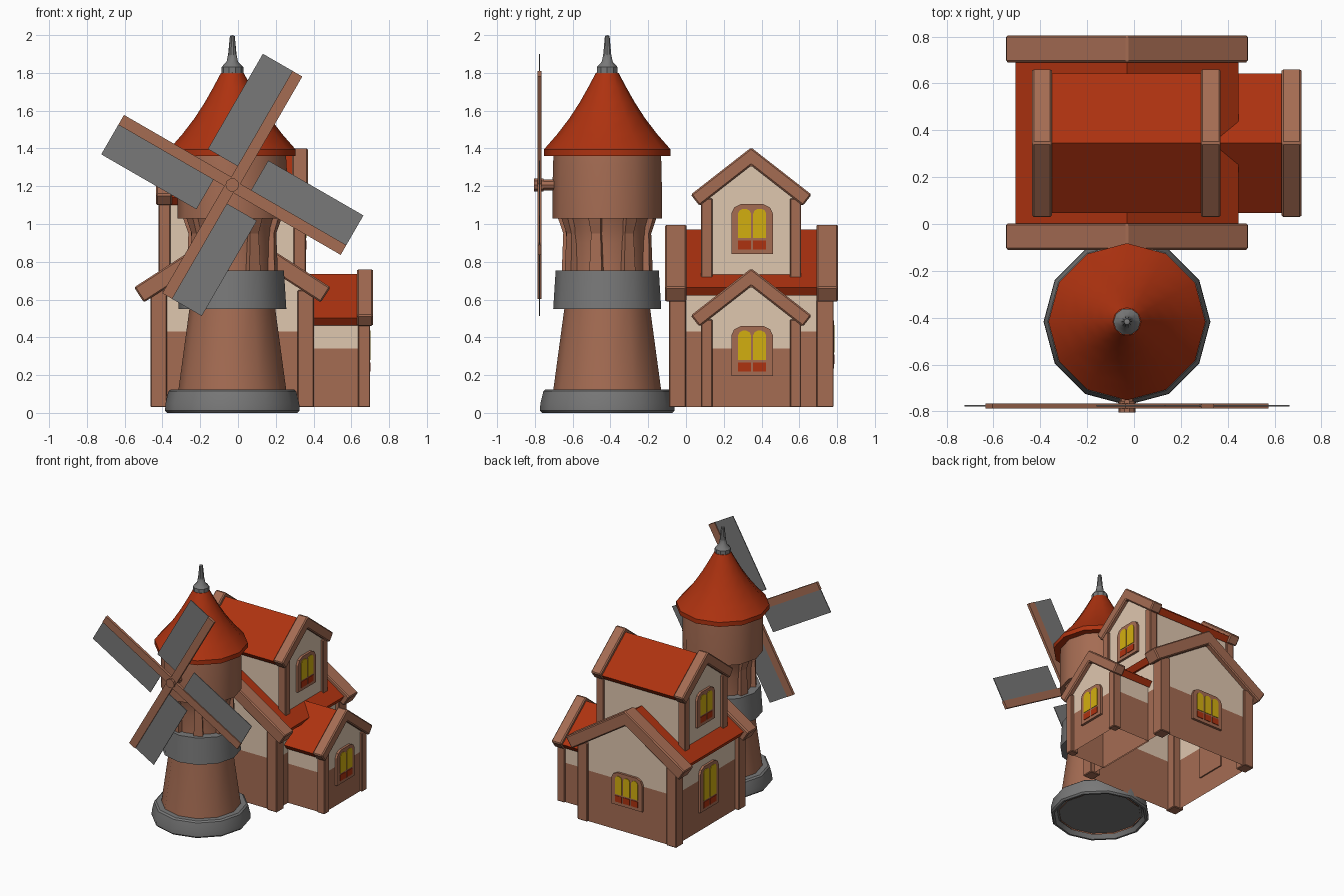
import bpy, bmesh, math
from mathutils import Vector

if "Cube" in bpy.data.objects:
    bpy.data.objects.remove(bpy.data.objects["Cube"])


def material(name, rgb):
    m = bpy.data.materials.new(name)
    m.diffuse_color = (*rgb, 1)
    m.use_nodes = True
    m.node_tree.nodes["Principled BSDF"].inputs["Base Color"].default_value = m.diffuse_color
    return m


BROWN = material("brown_wood", (0.376, 0.15, 0.086))
RED = material("red_tile", (0.42, 0.032, 0.005))
GREY = material("grey_stone", (0.19, 0.19, 0.19))
CREAM = material("cream_plaster", (0.74, 0.57, 0.43))
YELLOW = material("yellow_glass", (0.65, 0.43, 0.005))

CX = -0.03      # shared centre line of tower and main house
HY = 0.345      # centre line of the cross-gabled parts
TY = -0.417     # tower centre in y


def finish(name, bm, mats, smooth=False, bevel=0):
    me = bpy.data.meshes.new(name)
    bm.to_mesh(me)
    bm.free()
    for m in mats:
        me.materials.append(m)
    ob = bpy.data.objects.new(name, me)
    bpy.context.collection.objects.link(ob)
    if bevel:
        b = ob.modifiers.new("bevel", 'BEVEL')
        b.width, b.segments = bevel, 1
    if smooth:
        bpy.context.view_layer.objects.active = ob
        ob.select_set(True)
        bpy.ops.object.shade_smooth_by_angle(angle=math.radians(35))
        ob.select_set(False)
    return ob


def add_prism(bm, pts, axis, lo, hi, mat=0):
    """Extrude a 2D outline (a, z) along x or y."""
    def co(a, z, t):
        return (t, a, z) if axis == 'x' else (a, t, z)
    r0 = [bm.verts.new(co(a, z, lo)) for a, z in pts]
    r1 = [bm.verts.new(co(a, z, hi)) for a, z in pts]
    n = len(pts)
    faces = [bm.faces.new(r0), bm.faces.new(r1[::-1])]
    faces += [bm.faces.new((r0[i], r1[i], r1[(i + 1) % n], r0[(i + 1) % n])) for i in range(n)]
    for f in faces:
        f.material_index = mat
    bmesh.ops.recalc_face_normals(bm, faces=faces)


def prisms(name, items, mats, **kw):
    bm = bmesh.new()
    for it in items:
        add_prism(bm, *it)
    return finish(name, bm, mats, **kw)


def lathe(name, profile, segs, mat):
    """Spin (radius, z) points round the tower axis."""
    bm = bmesh.new()
    rings = []
    for r, z in profile:
        if r == 0:
            rings.append([bm.verts.new((CX, TY, z))] * segs)
        else:
            rings.append([bm.verts.new((CX + r * math.cos(a), TY + r * math.sin(a), z))
                          for a in (math.tau * i / segs for i in range(segs))])
    for p, q in zip(rings, rings[1:]):
        for i in range(segs):
            j = (i + 1) % segs
            bm.faces.new(list(dict.fromkeys((p[i], p[j], q[j], q[i]))))
    bmesh.ops.recalc_face_normals(bm, faces=bm.faces)
    return finish(name, bm, [mat], smooth=True)


def rect(a0, a1, z0, z1):
    return [(a0, z0), (a1, z0), (a1, z1), (a0, z1)]


def chevron(c, half, apex, slope, t):
    """Inverted V with ends cut square to the slope."""
    th = math.atan(slope)
    z = apex - slope * half
    lx, lz = half - t * math.sin(th), z - t * math.cos(th)
    return [(c - half, z), (c, apex), (c + half, z),
            (c + lx, lz), (c, apex - t / math.cos(th)), (c - lx, lz)]


def gabled_part(name, axis, c, wall, roof, barge, posts, barge_spans, post_spans, slope, split):
    """Walls, roof slab, barge boards and corner posts of one gabled block."""
    half, base, apex, lo, hi = wall
    eave = apex - slope * half
    bm = bmesh.new()
    add_prism(bm, [(c - half, base), (c + half, base), (c + half, eave), (c, apex), (c - half, eave)],
              axis, lo, hi)
    bmesh.ops.bisect_plane(bm, geom=bm.verts[:] + bm.edges[:] + bm.faces[:],
                           plane_co=(0, 0, split), plane_no=(0, 0, 1))
    bm.normal_update()
    bmesh.ops.delete(bm, geom=[f for f in bm.faces if f.normal.z < -0.9], context='FACES')
    for f in bm.faces:
        f.material_index = 1 if f.calc_center_median().z < split else 0
    finish(name + "_walls", bm, [CREAM, BROWN])

    rhalf, rapex, rlo, rhi = roof
    prisms(name + "_roof", [(chevron(c, rhalf, rapex, slope, 0.05), axis, rlo, rhi)], [RED])
    bhalf, bapex, bt = barge
    prisms(name + "_barge_boards", [(chevron(c, bhalf, bapex, slope, bt), axis, a, b)
                                    for a, b in barge_spans], [BROWN], bevel=0.008)
    p0, p1, top = posts
    prisms(name + "_corner_posts",
           [(rect(*sorted((c + s * p0, c + s * p1)), base, top), axis, a, b)
            for a, b in post_spans for s in (-1, 1)], [BROWN], bevel=0.005)


def window(name, axis, wall, out, c, z0, z1, width, panes):
    """Arched frame with yellow panes above short red ones, set on a wall."""
    def arch(a0, a1, b, t, cut):
        return [(a0, b), (a1, b), (a1, t - cut), (a1 - cut * .3, t - cut * .35), (a1 - cut, t),
                (a0 + cut, t), (a0 + cut * .3, t - cut * .35), (a0, t - cut)]

    def span(d0, d1):
        return sorted((wall + out * d0, wall + out * d1))
    w = width / 2
    items = [(arch(c - w, c + w, z0, z1, 0.05), axis, *span(-0.01, 0.018), 0)]
    inner = width - 0.06
    pw = inner / panes
    for i in range(panes):
        a0 = c - inner / 2 + i * pw + 0.006
        a1 = a0 + pw - 0.012
        items.append((arch(a0, a1, z0 + 0.085, z1 - 0.025, 0.024), axis, *span(0.016, 0.022), 1))
        items.append((rect(a0, a1, z0 + 0.025, z0 + 0.073), axis, *span(0.016, 0.022), 2))
    prisms(name, items, [BROWN, YELLOW, RED])


# Tower
lathe("tower_base", [(0, .03), (.31, .03), (.33, 0), (.345, 0), (.356, .012), (.354, .05),
                     (.338, .115), (.325, .125), (.26, .125)], 12, GREY)
lathe("tower_body", [(.297, .02), (.285, .125), (.226, .56), (.212, .76), (.213, .9),
                     (.222, .98), (.24, 1.035)], 12, BROWN)
lathe("tower_band", [(.21, .55), (.286, .55), (.273, .755), (.2, .755)], 12, GREY)
lathe("tower_drum", [(.2, 1.03), (.29, 1.03), (.288, 1.31), (.283, 1.37)], 12, BROWN)
lathe("tower_roof", [(0, 1.36), (.335, 1.36), (.335, 1.395), (.265, 1.475), (.2, 1.56),
                     (.145, 1.645), (.1, 1.725), (.06, 1.80), (0, 1.81)], 12, RED)
lathe("tower_finial", [(0, 1.79), (.05, 1.79), (.058, 1.80), (.058, 1.83), (.03, 1.86),
                       (.022, 1.90), (.013, 1.995), (0, 2.0)], 10, GREY)

# Tower posts between band and drum
bm = bmesh.new()
for k in range(8):
    ang = math.radians(-15 + 45 * k)
    u = Vector((math.cos(ang), math.sin(ang), 0))
    v = Vector((-u.y, u.x, 0))
    o = Vector((CX, TY, 0))
    rings = [[bm.verts.new(o + u * r + v * s * w + Vector((0, 0, z)))
              for r, s in ((.19, -1), (ro, -1), (ro, 1), (.19, 1))]
             for z, ro, w in ((.75, .24, .034), (.95, .234, .026), (1.035, .262, .034))]
    for p, q in zip(rings, rings[1:]):
        for i in range(4):
            bm.faces.new((p[i], p[(i + 1) % 4], q[(i + 1) % 4], q[i]))
bmesh.ops.recalc_face_normals(bm, faces=bm.faces)
finish("tower_posts", bm, [BROWN])

# Sails and hub
HZ = 1.207


def turned(pts, deg):
    a = math.radians(deg)
    return [(CX + x * math.cos(a) - y * math.sin(a), HZ + x * math.sin(a) + y * math.cos(a)) for x, y in pts]


angles = [60, 150, 240, 330]
prisms("sail_arms", [(turned(rect(0, .682, -.034, .026), d), 'y', -.787, -.766) for d in angles], [BROWN])
prisms("sail_panels", [(turned(rect(.10, .682, .02, .207), d), 'y', -.779, -.773) for d in angles], [GREY])


def disc(r):
    return turned([(r * math.cos(math.tau * i / 10), r * math.sin(math.tau * i / 10)) for i in range(10)], 0)


prisms("sail_hub", [(disc(.036), 'y', -.805, -.755), (disc(.03), 'y', -.76, -.68)], [BROWN])

# House blocks
gabled_part("main_house", 'y', CX, (.40, .03, .94, -.07, .765), (.475, .97, -.06, .75),
            (.52, 1.0, .095), (.345, .432, .65), [(-.11, .003), (.69, .805)],
            [(-.09, 0), (.69, .782)], .645, .43)
gabled_part("upper_house", 'x', HY, (.25, .70, 1.345, -.40, .34), (.297, 1.372, -.39, .33),
            (.32, 1.405, .075), (.205, .265, 1.135), [(-.435, -.35), (.285, .37)],
            [(-.42, -.358), (.295, .36)], .78, .70)
gabled_part("side_wing", 'x', HY, (.25, .03, .705, .36, .68), (.297, .735, .34, .68),
            (.32, .765, .075), (.205, .265, .495), [(.63, .715)],
            [(.635, .70)], .78, .34)

# Windows
window("wing_window", 'x', .68, 1, HY + .005, .195, .46, .22, 2)
window("upper_right_window", 'x', .34, 1, HY + .005, .84, 1.105, .22, 2)
window("upper_left_window", 'x', -.40, -1, HY, .84, 1.105, .22, 2)
window("left_window", 'x', CX - .40, -1, HY, .18, .53, .23, 2)
window("back_window", 'y', .765, 1, CX, .235, .49, .27, 3)
